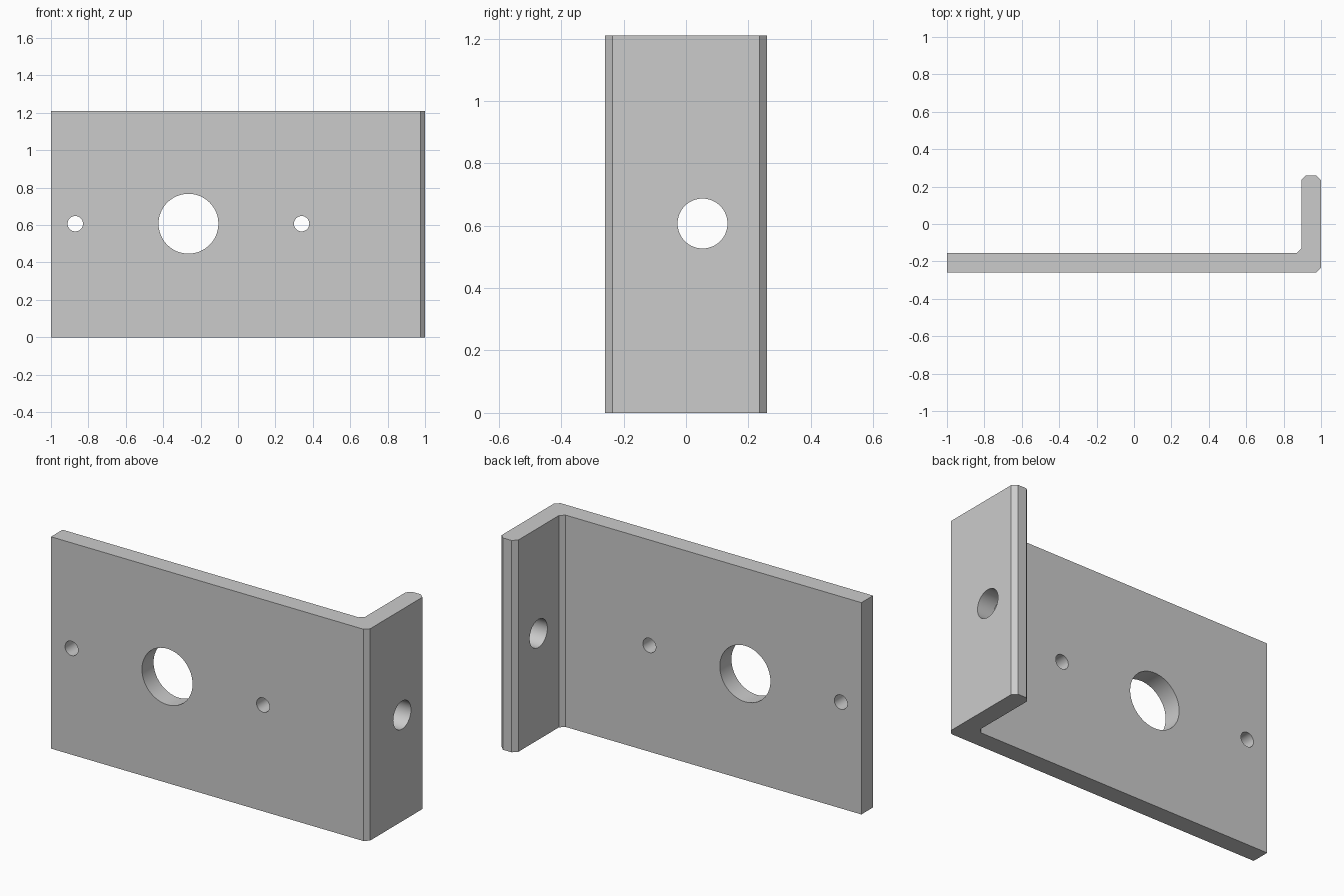
import bpy
import bmesh
from math import radians
from mathutils import Matrix

cube = bpy.data.objects.get("Cube")
if cube:
    bpy.data.objects.remove(cube, do_unlink=True)

HEIGHT = 1.21
MID_Z = 0.607

# Single grey metal
grey = bpy.data.materials.new("grey_metal")
grey.use_nodes = True
colour = (0.6, 0.6, 0.6, 1)
grey.diffuse_color = colour
grey.node_tree.nodes["Principled BSDF"].inputs["Base Color"].default_value = colour


def add_object(name, bm):
    bmesh.ops.recalc_face_normals(bm, faces=bm.faces)
    mesh = bpy.data.meshes.new(name)
    bm.to_mesh(mesh)
    bm.free()
    mesh.materials.append(grey)
    obj = bpy.data.objects.new(name, mesh)
    bpy.context.collection.objects.link(obj)
    return obj


# L-shaped bracket: plan outline with chamfered corners, extruded upwards
outline = [(-1, -0.26), (0.975, -0.26), (1, -0.235), (1, 0.235),
           (0.975, 0.26), (0.92, 0.26), (0.895, 0.235), (0.895, -0.13),
           (0.87, -0.155), (-1, -0.155)]
bm = bmesh.new()
base = bm.faces.new([bm.verts.new((x, y, 0)) for x, y in outline])
walls = bmesh.ops.extrude_face_region(bm, geom=[base])
top = [v for v in walls["geom"] if isinstance(v, bmesh.types.BMVert)]
bmesh.ops.translate(bm, verts=top, vec=(0, 0, HEIGHT))
bracket = add_object("angle_bracket", bm)


# Round holes drilled through the plate and the flange
def drill(name, x, y, radius, axis):
    bm = bmesh.new()
    turn = Matrix.Rotation(radians(90), 4, axis)
    bmesh.ops.create_cone(bm, cap_ends=True, segments=64, radius1=radius,
                          radius2=radius, depth=0.3,
                          matrix=Matrix.Translation((x, y, MID_Z)) @ turn)
    cutter = add_object(name, bm)
    cutter.hide_render = True
    cut = bracket.modifiers.new(name, "BOOLEAN")
    cut.operation = "DIFFERENCE"
    cut.solver = "EXACT"
    cut.object = cutter
    return cutter


cutters = [drill("centre_hole_cutter", -0.265, -0.21, 0.16, "X"),
           drill("outer_screw_hole_cutter", -0.87, -0.21, 0.041, "X"),
           drill("inner_screw_hole_cutter", 0.34, -0.21, 0.041, "X"),
           drill("flange_hole_cutter", 0.95, 0.053, 0.08, "Y")]

# Apply the cuts, then smooth only the hole walls
bpy.ops.object.select_all(action="DESELECT")
bracket.select_set(True)
bpy.context.view_layer.objects.active = bracket
for cut in list(bracket.modifiers):
    bpy.ops.object.modifier_apply(modifier=cut.name)
for cutter in cutters:
    bpy.data.objects.remove(cutter, do_unlink=True)
bpy.ops.object.shade_smooth_by_angle(angle=radians(20))
